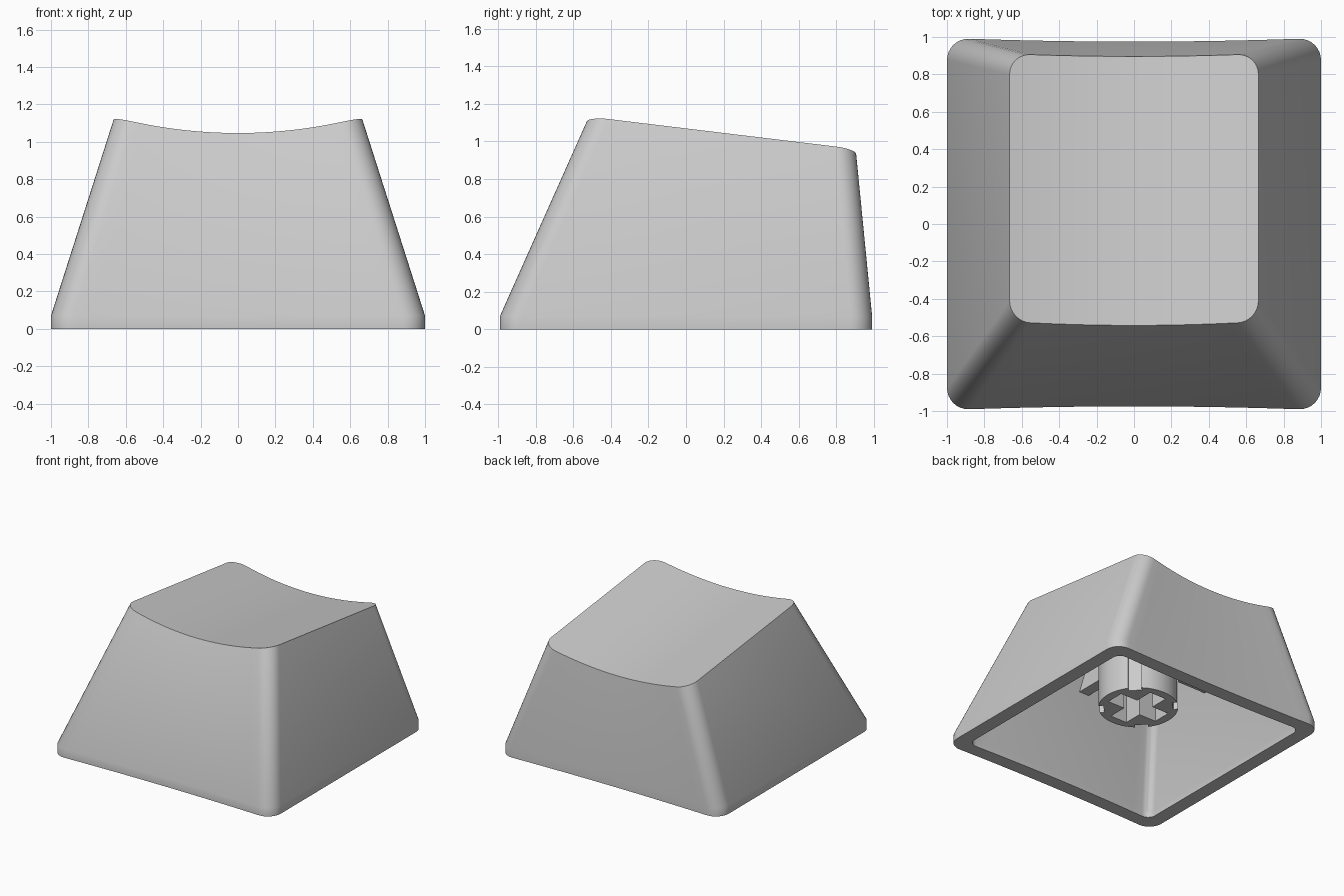
import bpy, bmesh, math
from mathutils import Matrix, Vector

if "Cube" in bpy.data.objects:
    bpy.data.objects.remove(bpy.data.objects["Cube"])

STEM_Y, STEM_Z = 0.05, 0.23
CORNER, EDGE = 8, 20


def top_z(x, y):
    """Tilted top with a cylindrical dish along y."""
    return 1.12 - 0.121 * (y + 0.42) - 0.088 * (1 - (x / 0.665) ** 2)


def ring(hw, y0, y1, r, bow_front, bow_back):
    """Rounded rectangle: front points left to right, back points with the same x."""
    xs = []
    for i in range(CORNER + 1):
        a = math.pi / 2 * i / CORNER
        xs.append((-hw + r - r * math.cos(a), r - r * math.sin(a)))
    half = hw - r
    mid = [(-half + 2 * half * i / EDGE, 0) for i in range(1, EDGE)]
    row = xs + mid + [(-x, d) for x, d in reversed(xs)]
    front = [(x, y0 + d + bow_front * (1 - (x / hw) ** 2)) for x, d in row]
    back = [(x, y1 - d + bow_back * (1 - (x / hw) ** 2)) for x, d in row]
    return front + back[::-1]


def finish(name, bm, smooth=True):
    bmesh.ops.recalc_face_normals(bm, faces=bm.faces)
    me = bpy.data.meshes.new(name)
    bm.to_mesh(me)
    bm.free()
    ob = bpy.data.objects.new(name, me)
    bpy.context.collection.objects.link(ob)
    if smooth:
        bpy.ops.object.select_all(action='DESELECT')
        ob.select_set(True)
        bpy.context.view_layer.objects.active = ob
        bpy.ops.object.shade_smooth_by_angle(angle=math.radians(30))
    return ob


# Hollow cap: outer wall, bottom rim and inner wall from matching rings
T = 0.115
base_out = ring(1.0, -0.995, 0.995, 0.12, 0.02, -0.02)
base_in = ring(1 - T, -0.995 + T, 0.995 - T, 0.07, 0.02, -0.02)
top_out = ring(0.665, -0.522, 0.91, 0.11, -0.02, -0.014)
top_in = ring(0.665 - 0.09, -0.522 + 0.09, 0.91 - 0.1, 0.07, -0.02, -0.014)
layers = [
    [(x, y, top_z(x, y)) for x, y in top_out],
    [(x, y, 0.07) for x, y in base_out],
    [(x, y, 0) for x, y in base_out],
    [(x, y, 0) for x, y in base_in],
    [(x, y, 0.05) for x, y in base_in],
    [(x, y, top_z(x, y) - 0.13) for x, y in top_in],
]
bm = bmesh.new()
rings = [[bm.verts.new(p) for p in layer] for layer in layers]
n = len(rings[0])
for a, b in zip(rings, rings[1:]):
    for i in range(n):
        j = (i + 1) % n
        bm.faces.new((a[i], a[j], b[j], b[i]))
for cap in (rings[0], rings[-1]):
    for i in range(n // 2 - 1):
        bm.faces.new((cap[i], cap[i + 1], cap[n - 2 - i], cap[n - 1 - i]))
finish("cap_shell", bm)


# Round stem
bm = bmesh.new()
bmesh.ops.create_cone(bm, cap_ends=True, segments=40, radius1=0.3, radius2=0.3,
                      depth=0.9 - STEM_Z,
                      matrix=Matrix.Translation((0, STEM_Y, (0.9 + STEM_Z) / 2)))
stem = finish("stem", bm, smooth=False)


def cut_stem(size, z, angle=0, offset=0):
    bm = bmesh.new()
    m = (Matrix.Translation((0, STEM_Y, z)) @ Matrix.Rotation(angle, 4, 'Z')
         @ Matrix.Translation((offset, 0, 0)) @ Matrix.Diagonal((*size, 1)))
    bmesh.ops.create_cube(bm, size=1, matrix=m)
    cutter = finish("stem_cutter", bm, smooth=False)
    cutter.hide_render = True
    mod = stem.modifiers.new("cut", 'BOOLEAN')
    mod.operation, mod.solver, mod.object = 'DIFFERENCE', 'EXACT', cutter
    bpy.context.view_layer.objects.active = stem
    bpy.ops.object.modifier_apply(modifier=mod.name)
    bpy.data.objects.remove(cutter)


# Cross-shaped socket and four diagonal grooves
for k in range(2):
    cut_stem((0.46, 0.15, 0.9), STEM_Z, k * math.pi / 2)
for k in range(4):
    cut_stem((0.08, 0.1, 1.2), 0.4, math.pi / 4 + k * math.pi / 2, 0.3)
stem.select_set(True)
bpy.context.view_layer.objects.active = stem
bpy.ops.object.shade_smooth_by_angle(angle=math.radians(30))


# Ribs joining the stem to the walls under the ceiling
def rib(name, direction, low_end, top_end, low=0.63, start=0.26, width=0.09):
    d = Vector(direction)
    side = Vector((-d.y, d.x, 0)) * width / 2
    centre = Vector((0, STEM_Y, 0))
    pts = []
    for r, is_top in ((start, 0), (start, 1), (top_end, 1), (low_end, 0)):
        p = centre + d * r
        p.z = top_z(p.x, p.y) - 0.07 if is_top else low
        pts.append(p)
    bm = bmesh.new()
    a = [bm.verts.new(p - side) for p in pts]
    b = [bm.verts.new(p + side) for p in pts]
    bm.faces.new(a)
    bm.faces.new(b[::-1])
    for i in range(4):
        j = (i + 1) % 4
        bm.faces.new((a[i], b[i], b[j], a[j]))
    finish(name, bm, smooth=False)


rib("rib_right", (1, 0, 0), 0.76, 0.62)
rib("rib_left", (-1, 0, 0), 0.76, 0.62)
rib("rib_back", (0, 1, 0), 0.82, 0.80)
rib("rib_front", (0, -1, 0), 0.72, 0.54)
